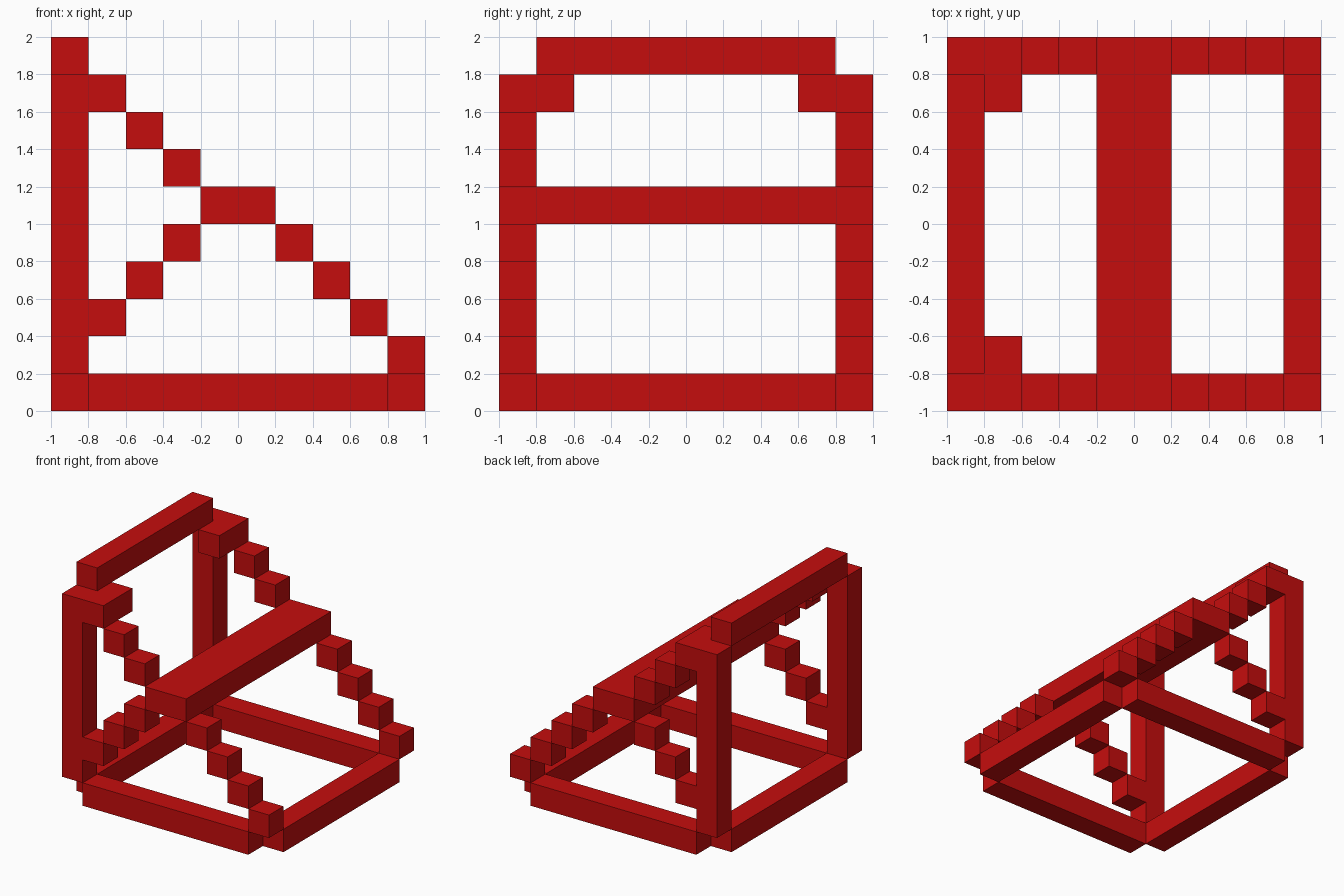
import bpy
import bmesh
from mathutils import Matrix, Vector

cube = bpy.data.objects.get("Cube")
if cube:
    bpy.data.objects.remove(cube, do_unlink=True)

U = 0.2  # block size

red = bpy.data.materials.new("red")
red.use_nodes = True
RED = (0.56, 0.004, 0.004, 1)
red.diffuse_color = RED
red.node_tree.nodes["Principled BSDF"].inputs["Base Color"].default_value = RED


def blocks(name, boxes):
    """One object from boxes given as (low corner, high corner) in block units."""
    bm = bmesh.new()
    for lo, hi in boxes:
        lo, hi = Vector(lo), Vector(hi)
        size = (hi - lo) * U
        centre = (lo + hi) * U / 2 - Vector((1, 1, 0))
        bmesh.ops.create_cube(bm, size=1, matrix=Matrix.Translation(centre) @ Matrix.Diagonal((*size, 1)))
    mesh = bpy.data.meshes.new(name)
    bm.to_mesh(mesh)
    bm.free()
    mesh.materials.append(red)
    obj = bpy.data.objects.new(name, mesh)
    bpy.context.collection.objects.link(obj)
    return obj


# Long beams running front to back
blocks("base_beam_left", [((9, 1, 0), (10, 9, 1))])
blocks("base_beam_right", [((0, 1, 0), (1, 9, 1))])
blocks("top_beam", [((0, 1, 9), (1, 9, 10))])
blocks("middle_beam", [((4, 0, 5), (6, 10, 6))])

# Stepped diagonals, as (x, z) block positions
upper_steps = [(2, 7), (3, 6)]
lower_steps = [(6, 4), (7, 3), (8, 2), (9, 1)]
brace_steps = [(1, 2), (2, 3), (3, 4)]

# Front and back side frames
for side, y, bracket_y in (("front", 0, 0), ("back", 9, 8)):
    blocks(side + "_base_beam", [((1, y, 0), (9, y + 1, 1))])
    blocks(side + "_post", [((0, y, 1), (1, y + 1, 9))])
    blocks(side + "_post_bracket", [((1, bracket_y, 8), (2, bracket_y + 2, 9))])
    for part, steps in (("upper_slope", upper_steps),
                        ("lower_slope", lower_steps),
                        ("brace", brace_steps)):
        blocks(f"{side}_{part}", [((x, y, z), (x + 1, y + 1, z + 1)) for x, z in steps])
